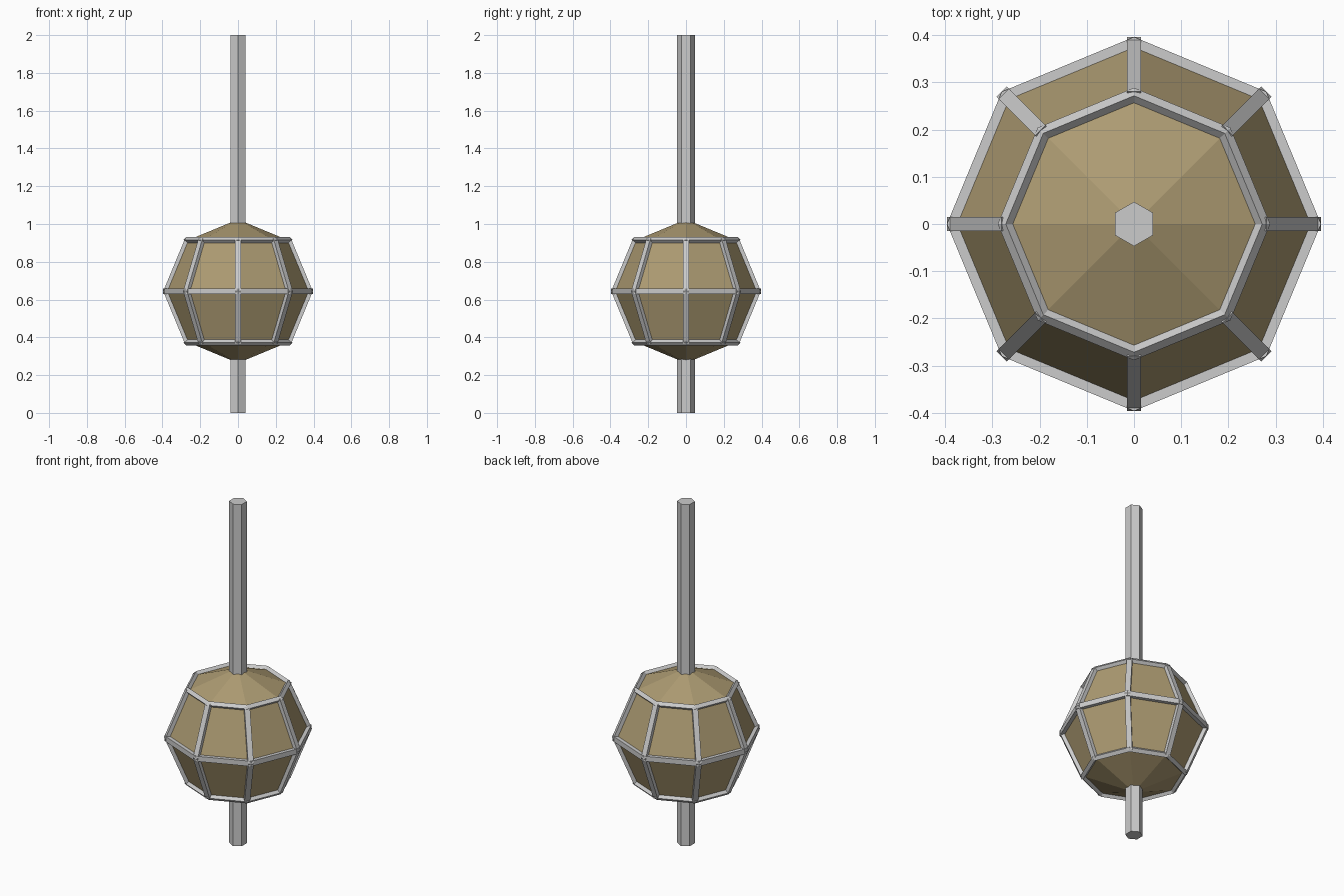
import bpy, bmesh
from math import pi, cos, sin
from mathutils import Vector

if "Cube" in bpy.data.objects:
    bpy.data.objects.remove(bpy.data.objects["Cube"])

CZ, R, SIDES = 0.644, 0.38, 8   # globe centre height, globe radius, facets
OUT, INN, HALF = 0.396, 0.366, 0.015   # frame outer / inner radius, half bar width


def finish(name, bm):
    bmesh.ops.recalc_face_normals(bm, faces=bm.faces)
    me = bpy.data.meshes.new(name)
    bm.to_mesh(me)
    bm.free()
    ob = bpy.data.objects.new(name, me)
    bpy.context.collection.objects.link(ob)
    return ob


def axes(lat, k):
    """Radial, sideways and upward directions at a globe corner."""
    a = 2 * pi * k / SIDES
    n = Vector((cos(lat) * cos(a), cos(lat) * sin(a), sin(lat)))
    side = Vector((-sin(a), cos(a), 0))
    return n, side, n.cross(side)


def section(n, w, half):
    """Square bar cross-section around a corner."""
    c = Vector((0, 0, CZ))
    return [c + n * d + w * s for d, s in
            ((OUT, half), (OUT, -half), (INN, -half), (INN, half))]


def bridge(bm, a, b):
    for i in range(4):
        j = (i + 1) % 4
        bm.faces.new((a[i], a[j], b[j], b[i]))


def ring(name, lat, half):
    bm = bmesh.new()
    loops = []
    for k in range(SIDES):
        n, side, up = axes(lat, k)
        loops.append([bm.verts.new(p) for p in section(n, up, half)])
    for k in range(SIDES):
        bridge(bm, loops[k], loops[(k + 1) % SIDES])
    return finish(name, bm)


def ribs(name, lat0, lat1):
    bm = bmesh.new()
    for k in range(SIDES):
        ends = []
        for lat in (lat0, lat1):
            n, side, up = axes(lat, k)
            ends.append([bm.verts.new(p) for p in section(n, side, HALF)])
        bridge(bm, *ends)
        bm.faces.new(ends[0])
        bm.faces.new(ends[1][::-1])
    return finish(name, bm)


# Hexagonal pole running through the globe
bpy.ops.mesh.primitive_cylinder_add(vertices=6, radius=0.047, depth=2, location=(0, 0, 1))
bpy.context.object.name = "pole"

# Faceted glass globe
bpy.ops.mesh.primitive_uv_sphere_add(segments=SIDES, ring_count=4, radius=R, location=(0, 0, CZ))
globe = bpy.context.object
globe.name = "lamp_globe"
tan = bpy.data.materials.new("tan_glass")
tan.diffuse_color = (0.42, 0.33, 0.17, 1)
tan.use_nodes = True
tan.node_tree.nodes["Principled BSDF"].inputs["Base Color"].default_value = tan.diffuse_color
globe.data.materials.append(tan)

# Metal frame: three rings and two sets of ribs
ring("frame_ring_middle", 0, HALF)
ring("frame_ring_top", pi / 4, 0.012)
ring("frame_ring_bottom", -pi / 4, 0.012)
ribs("frame_ribs_upper", 0, pi / 4)
ribs("frame_ribs_lower", 0, -pi / 4)
